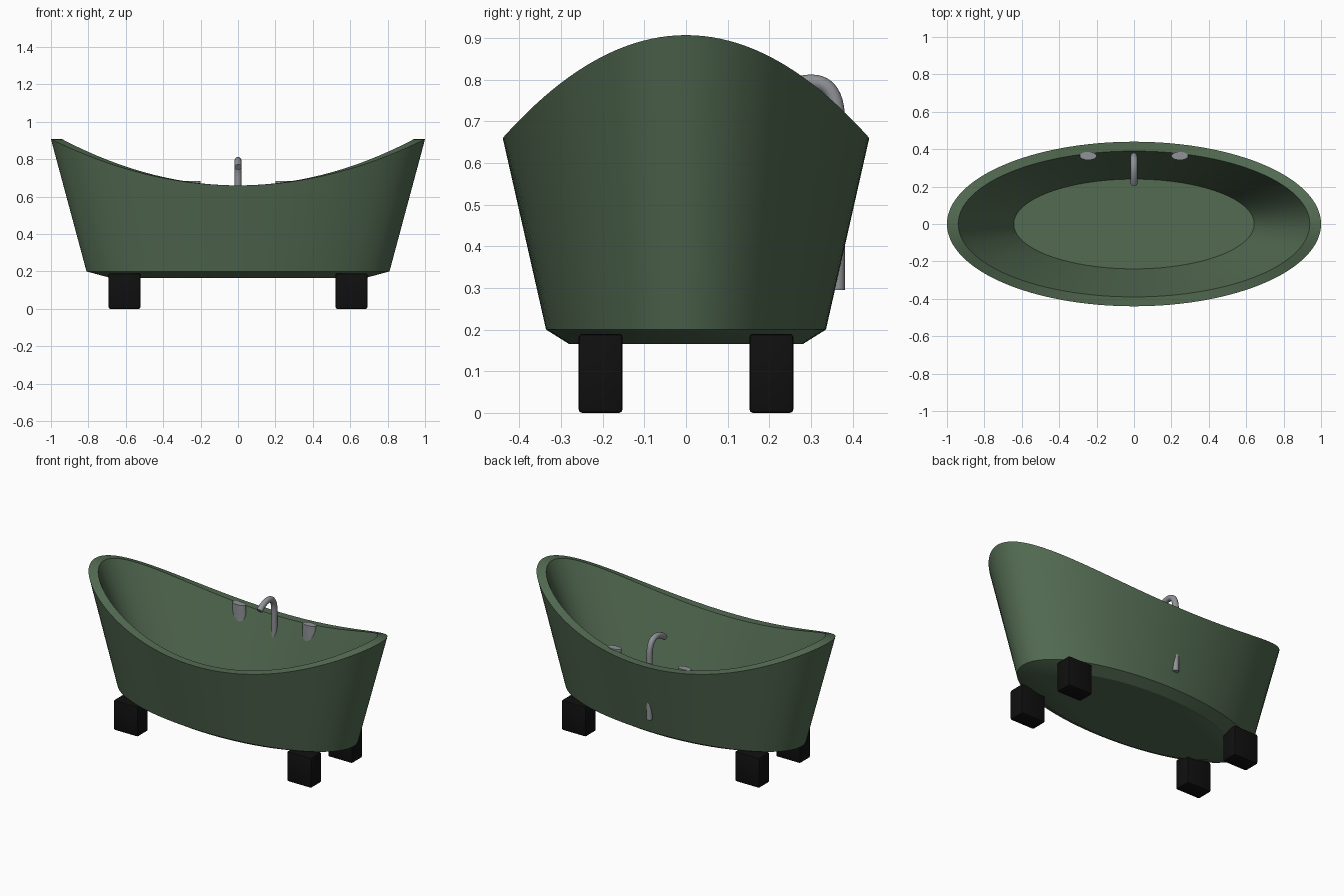
import bpy, bmesh, math
from mathutils import Vector

cube = bpy.data.objects.get("Cube")
if cube:
    bpy.data.objects.remove(cube, do_unlink=True)


def material(name, rgb, rough):
    m = bpy.data.materials.new(name)
    m.use_nodes = True
    m.diffuse_color = (*rgb, 1)
    shader = m.node_tree.nodes["Principled BSDF"]
    shader.inputs["Base Color"].default_value = (*rgb, 1)
    shader.inputs["Roughness"].default_value = rough
    return m


green = material("dark green enamel", (0.085, 0.145, 0.083), 0.5)
black = material("black rubber", (0.005, 0.005, 0.005), 0.6)
steel = material("grey steel", (0.28, 0.29, 0.31), 0.4)


def finish(name, bm, mat, angle=25):
    bmesh.ops.recalc_face_normals(bm, faces=bm.faces)
    mesh = bpy.data.meshes.new(name)
    bm.to_mesh(mesh)
    bm.free()
    mesh.materials.append(mat)
    obj = bpy.data.objects.new(name, mesh)
    bpy.context.collection.objects.link(obj)
    bpy.ops.object.select_all(action='DESELECT')
    obj.select_set(True)
    bpy.context.view_layer.objects.active = obj
    bpy.ops.object.shade_smooth_by_angle(angle=math.radians(angle))
    return obj


def loft(bm, rings, closed_ends=True):
    for a, b in zip(rings, rings[1:]):
        n = len(a)
        for i in range(n):
            j = (i + 1) % n
            bm.faces.new((a[i], a[j], b[j], b[i]))
    if closed_ends:
        bm.faces.new(rings[0])
        bm.faces.new(rings[-1])


# Tub: elliptical rings from underside, up the wall, over the rim, to the floor
SEGMENTS = 128
# x radius, y radius, height, extra height at the two ends
profile = [
    (0.68, 0.28, 0.165, 0),
    (0.81, 0.336, 0.20, 0),
    (1.0, 0.44, 0.66, 0.247),
    (0.94, 0.39, 0.66, 0.247),
    (0.643, 0.24, 0.25, 0),
]
bm = bmesh.new()
rings = []
for rx, ry, z, rise in profile:
    ring = []
    for i in range(SEGMENTS):
        t = math.tau * i / SEGMENTS
        c, s = math.cos(t), math.sin(t)
        ring.append(bm.verts.new((rx * c, ry * s, z + rise * c * c)))
    rings.append(ring)
loft(bm, rings)
finish("tub", bm, green)

# Feet: four softly bevelled blocks
for side, sx in (("left", 1), ("right", -1)):
    for end, sy in (("front", -1), ("back", 1)):
        bm = bmesh.new()
        bmesh.ops.create_cube(bm, size=1)
        for v in bm.verts:
            v.co = Vector((v.co.x * 0.17 + sx * 0.607,
                           v.co.y * 0.106 + sy * 0.205,
                           v.co.z * 0.19 + 0.095))
        bmesh.ops.bevel(bm, geom=bm.edges[:], offset=0.009, segments=2,
                        profile=0.5, affect='EDGES')
        finish(f"{end}_{side}_foot", bm, black)

# Tap: round tube swept along a bent path of (y, z) points
corner = [Vector(p) for p in ((0.364, 0.70), (0.364, 0.815), (0.27, 0.79))]
path = [Vector((0.364, 0.295))]
for k in range(13):
    t = k / 12
    path.append(corner[0] * (1 - t) ** 2 + corner[1] * 2 * t * (1 - t)
                + corner[2] * t * t)
path += [Vector((0.24, 0.777)), Vector((0.215, 0.758))]
bm = bmesh.new()
rings = []
for k, p in enumerate(path):
    d = (path[min(k + 1, len(path) - 1)] - path[max(k - 1, 0)]).normalized()
    ring = []
    for i in range(20):
        t = math.tau * i / 20
        u, w = 0.018 * math.cos(t), 0.018 * math.sin(t)
        ring.append(bm.verts.new((u, p.x - d.y * w, p.y + d.x * w)))
    rings.append(ring)
loft(bm, rings)
finish("tap", bm, steel, 40)

# Tap handles: flat oval posts sunk into the inner wall
for side, sx in (("left", 1), ("right", -1)):
    bm = bmesh.new()
    bmesh.ops.create_cone(bm, cap_ends=True, segments=32, radius1=1, radius2=1, depth=1)
    for v in bm.verts:
        v.co = Vector((v.co.x * 0.045 + sx * 0.245,
                       v.co.y * 0.022 + 0.364,
                       v.co.z * 0.16 + 0.603))
    finish(f"{side}_tap_handle", bm, steel, 40)
